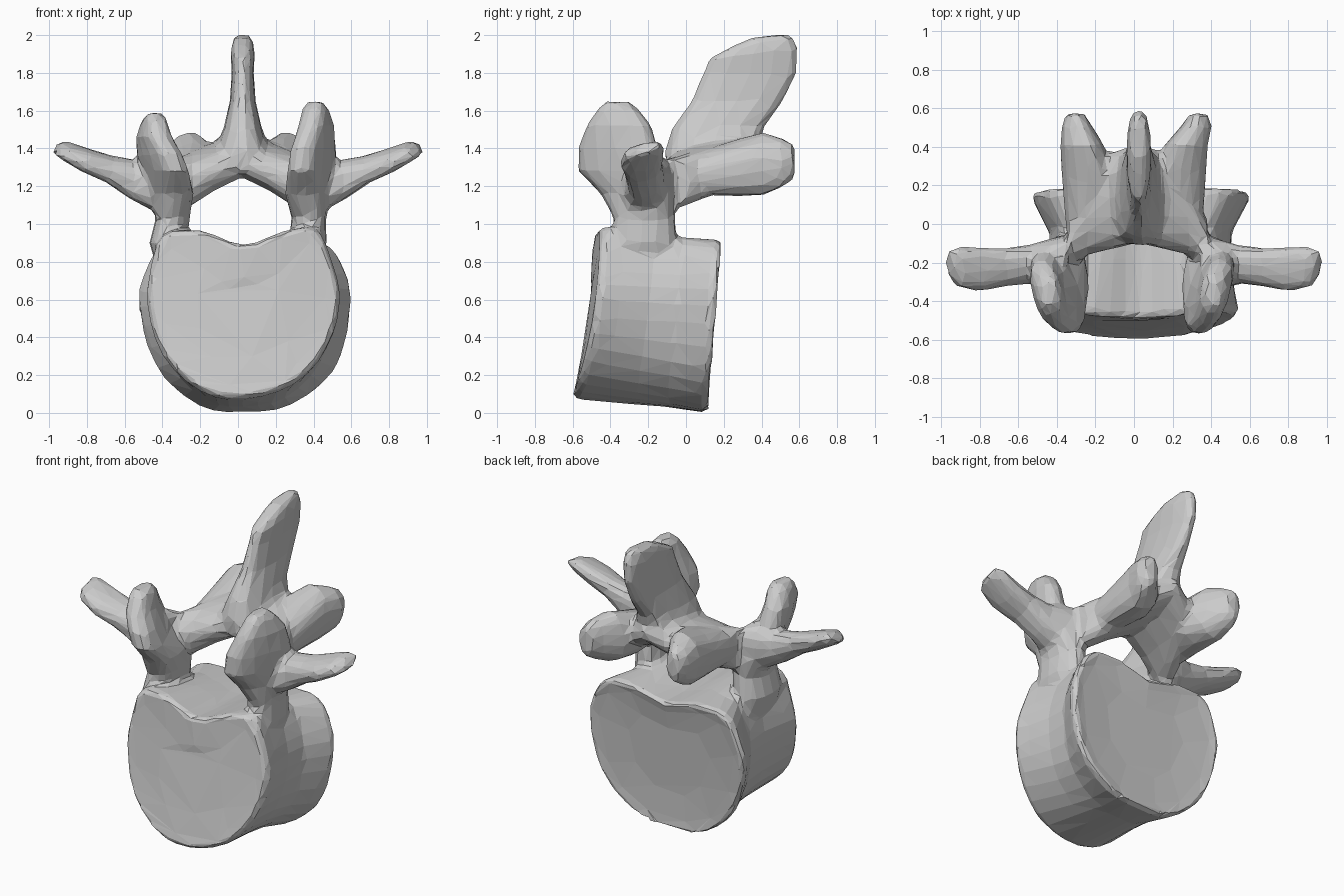
import bpy, bmesh
from math import cos, sin, tau
from mathutils import Vector

if "Cube" in bpy.data.objects:
    bpy.data.objects.remove(bpy.data.objects["Cube"])


def skin_rings(bm, rings):
    """Join equal closed rings with quads and cap both ends."""
    loops = [[bm.verts.new(p) for p in ring] for ring in rings]
    n = len(loops[0])
    for a, b in zip(loops, loops[1:]):
        for i in range(n):
            j = (i + 1) % n
            bm.faces.new((a[i], a[j], b[j], b[i]))
    bm.faces.new(loops[0][::-1])
    bm.faces.new(loops[-1])


def loft(bm, stations, n=14):
    """Each station is (centre, half-axis u, half-axis v) of a rounded section."""
    rings = []
    for c, u, v in stations:
        c, u, v = Vector(c), Vector(u), Vector(v)
        ring = []
        for i in range(n):
            a, b = cos(tau * i / n), sin(tau * i / n)
            k = (a ** 4 + b ** 4) ** -0.12
            ring.append(c + u * a * k + v * b * k)
        rings.append(ring)
    skin_rings(bm, rings)


def smooth_loop(pts, steps=3):
    """Closed Catmull-Rom curve through the points."""
    out, n = [], len(pts)
    for i in range(n):
        a, b, c, d = (Vector(pts[(i + k) % n]) for k in (-1, 0, 1, 2))
        for s in range(steps):
            t = s / steps
            out.append(.5 * (2 * b + (c - a) * t + (2 * a - 5 * b + 4 * c - d) * t * t
                             + (3 * b - a - 3 * c + d) * t ** 3))
    return out


# Vertebral body: front and back outlines (x, z) blended through a narrow waist
FRONT = smooth_loop([
    (-.48, .58), (-.46, .78), (-.4, .95), (-.2, .97), (.03, .89), (.24, .965),
    (.41, .98), (.49, .82), (.54, .6), (.47, .35), (.3, .16), (.03, .075),
    (-.2, .12), (-.4, .31)])
BACK = smooth_loop([
    (-.53, .56), (-.49, .76), (-.4, .89), (-.2, .91), (.03, .86), (.25, .91),
    (.45, .9), (.56, .78), (.605, .57), (.52, .23), (.28, .035), (.03, .0),
    (-.2, .03), (-.43, .23)])


def body_ring(t, sx, inset, dy=0):
    ring = []
    for (fx, fz), (bx, bz) in zip(FRONT, BACK):
        x = (fx + (bx - fx) * t - .03) * sx * inset + .03
        z = (fz + (bz - fz) * t - .5) * inset + .5
        y0 = -.615 + .13 * z + .2 * x * x
        y1 = .12 + .08 * z
        ring.append((x, y0 + (y1 - y0) * t + dy, z))
    return ring


bm = bmesh.new()
skin_rings(bm, [body_ring(*r) for r in (
    (0, 1, .5, .02), (0, 1, .88, .01), (0, 1, .96), (.05, 1, 1), (.2, .95, .995),
    (.45, .88, .99), (.68, .88, .98), (.86, .97, .99), (.95, 1, 1), (1, 1, .975),
    (1, 1, .88, -.015), (1, 1, .5, -.03))])

for s, top, k in ((1, 0, 0), (-1, -.06, .03)):
    # pedicle rising into the upper joint process, front edge turned inwards
    loft(bm, [((s * x, y, z), (s * u, -.02, 0), (s * w, v, 0)) for x, y, z, u, v, w in (
        (.33, -.22, .7, .08, .17, 0), (.37, -.22, .9, .1, .17, 0),
        (.375 - k, -.22, 1.03, .09, .16, 0), (.37 - k / 2, -.255, 1.16, .11, .195, .04),
        (.385, -.345, 1.28, .095, .225, .07), (.4 + k / 2, -.36, 1.4 + top / 2, .09, .21, .07),
        (.415 + k, -.355, 1.52 + top, .08, .17, .045),
        (.41 + k, -.36, 1.61 + top, .065, .105, .02),
        (.41 + k, -.36, 1.65 + top, .035, .06, 0))])
    # transverse process, flattened towards the tip
    loft(bm, [((s * x, y, z), (0, h, .02), (-s * .02, 0, v)) for x, y, z, h, v in (
        (.36, -.2, 1.21, .14, .15), (.45, -.21, 1.22, .13, .14),
        (.55, -.21, 1.235, .1, .1), (.68, -.225, 1.29, .1, .066),
        (.8, -.235, 1.335, .115, .057), (.91, -.225, 1.385, .108, .043),
        (.962, -.205, 1.405, .065, .028))])
    # lamina, a broad sloping plate down to the pedicle
    loft(bm, [((s * x + .02, y, z), (0, h, .05), (0, -.02, v)) for x, y, z, h, v in (
        (.36, -.1, 1.2, .12, .13), (.26, .02, 1.245, .18, .13),
        (.14, .12, 1.31, .25, .115), (0, .16, 1.37, .26, .105))])
    # lower joint process
    loft(bm, [((s * x, y, z), (s * u, 0, -.04), (s * .02, 0, v)) for x, y, z, u, v in (
        (.27, -.02, 1.25, .08, .1), (.25, .14, 1.28, .115, .12),
        (.245, .28, 1.3, .13, .145), (.27, .41, 1.32, .11, .16),
        (.325 - k, .51, 1.325, .075, .12), (.335 - k, .575, 1.33, .04, .075))])

# Spinous process, flared at its root
loft(bm, [((.025, y, z), (u, 0, 0), (0, v, w)) for y, z, u, v, w in (
    (.13, 1.3, .13, .23, .03), (.14, 1.41, .14, .255, .03), (.17, 1.51, .1, .25, .01),
    (.27, 1.65, .068, .245, 0), (.34, 1.8, .058, .25, .0),
    (.36, 1.9, .064, .235, .02), (.4, 1.965, .055, .17, .03),
    (.43, 1.995, .04, .09, .01))])

# Fuse everything, then facet
bmesh.ops.recalc_face_normals(bm, faces=bm.faces)
mesh = bpy.data.meshes.new("vertebra")
bm.to_mesh(mesh)
bm.free()
bone = bpy.data.objects.new("vertebra", mesh)
bpy.context.collection.objects.link(bone)

m = bone.modifiers.new("fuse", 'REMESH')
m.mode = 'VOXEL'
m.voxel_size = .02
m = bone.modifiers.new("soften", 'SMOOTH')
m.factor = .5
m.iterations = 4
m = bone.modifiers.new("facet", 'DECIMATE')
m.ratio = .05
bpy.context.view_layer.objects.active = bone
bone.select_set(True)
for name in ("fuse", "soften", "facet"):
    bpy.ops.object.modifier_apply(modifier=name)
for p in bone.data.polygons:
    p.use_smooth = False
